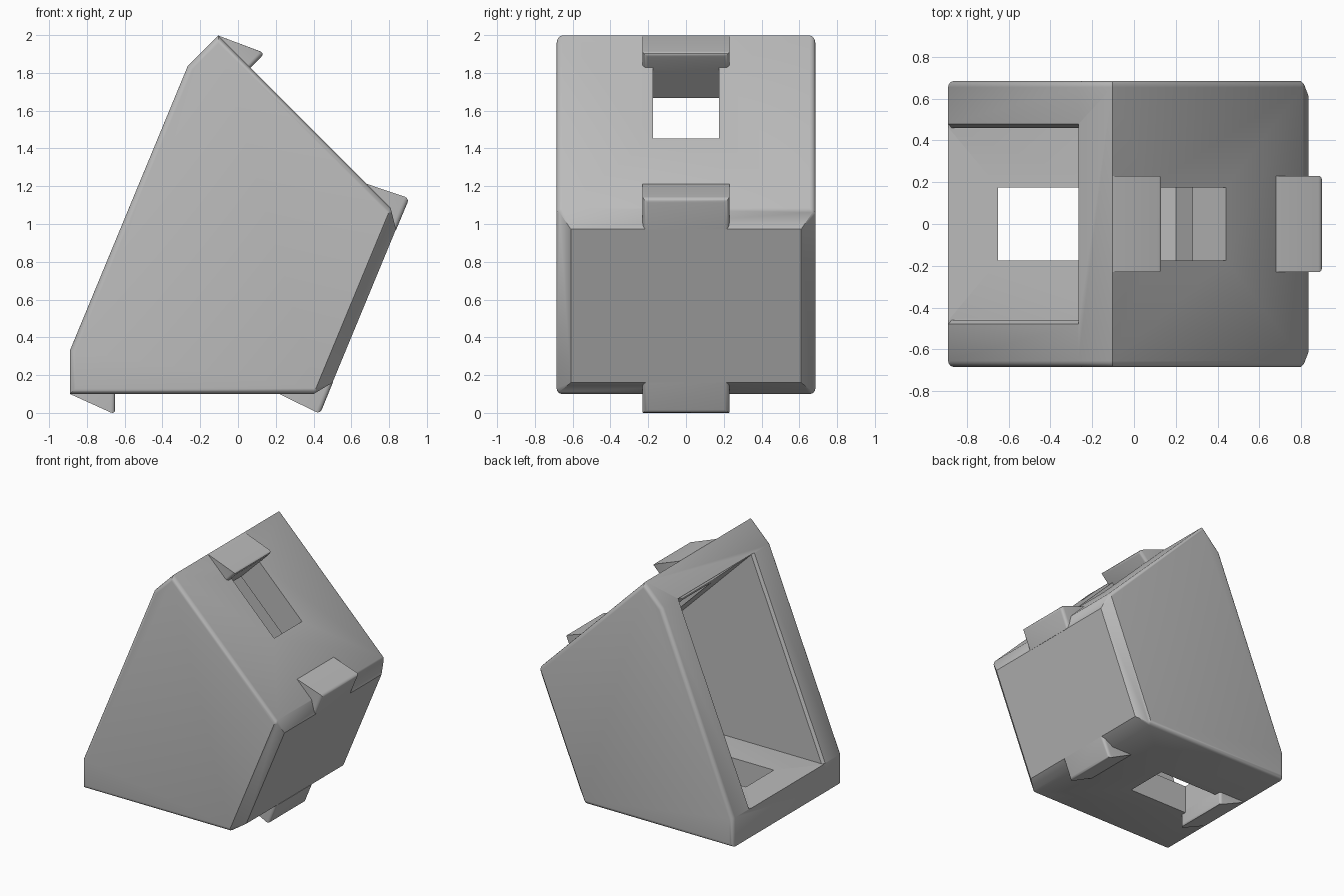
import bpy, bmesh, math
from mathutils import Vector, Matrix

cube = bpy.data.objects.get("Cube")
if cube:
    bpy.data.objects.remove(cube)

grey = bpy.data.materials.new("warm_grey")
grey.use_nodes = True
colour = (0.5, 0.5, 0.5, 1)
grey.diffuse_color = colour
grey.node_tree.nodes["Principled BSDF"].inputs["Base Color"].default_value = colour

# The side profile is symmetric about an axis tilted by 22.5 degrees
TILT = math.radians(22.5)
AXIS_POINT = Vector((-0.5, 1.05))
ACROSS = Vector((math.sin(TILT), math.cos(TILT)))
HALF = 0.685


def reflect(p):
    p = Vector(p)
    return tuple(p - 2 * (p - AXIS_POINT).dot(ACROSS) * ACROSS)


def symmetric(points):
    return points + [reflect(p) for p in reversed(points)]


def prism(points, half):
    """Extrude an x-z profile between y = -half and y = half."""
    bm = bmesh.new()
    rings = [[bm.verts.new((x, y, z)) for x, z in points] for y in (-half, half)]
    bm.faces.new(rings[0])
    bm.faces.new(rings[1])
    for i in range(len(points)):
        j = (i + 1) % len(points)
        bm.faces.new((rings[0][i], rings[0][j], rings[1][j], rings[1][i]))
    bmesh.ops.recalc_face_normals(bm, faces=bm.faces)
    return bm, rings


def to_object(bm, name):
    bmesh.ops.recalc_face_normals(bm, faces=bm.faces)
    mesh = bpy.data.meshes.new(name)
    bm.to_mesh(mesh)
    bm.free()
    mesh.materials.append(grey)
    obj = bpy.data.objects.new(name, mesh)
    bpy.context.collection.objects.link(obj)
    return obj


def activate(obj):
    bpy.ops.object.select_all(action="DESELECT")
    obj.select_set(True)
    bpy.context.view_layer.objects.active = obj


def smooth(obj):
    activate(obj)
    bpy.ops.object.shade_smooth_by_angle(angle=math.radians(32))


# Body: five-sided prism, chamfered end cap, rounded long edges
lower = [(0.40, 0.10), (-0.89, 0.10), (-0.89, 0.33)]
bm, rings = prism(symmetric(lower), HALF)
last = len(rings[0]) - 1
cap_edge = [rings[0][0], rings[0][last], rings[1][last], rings[1][0]]
cap = next(f for f in bm.faces if set(f.verts) == set(cap_edge))
bmesh.ops.delete(bm, geom=[cap], context="FACES_ONLY")
inner = (0.50, 0.16)
ends = [inner, reflect(inner)]
tip = [bm.verts.new((x, y, z)) for (x, z), y in
       ((ends[0], -0.61), (ends[1], -0.61), (ends[1], 0.61), (ends[0], 0.61))]
bm.faces.new(tip)
for i in range(4):
    j = (i + 1) % 4
    bm.faces.new((cap_edge[i], cap_edge[j], tip[j], tip[i]))
long_edges = [e for e in bm.edges
              if abs(e.verts[0].co.y - e.verts[1].co.y) < 0.001
              and abs(abs(e.verts[0].co.y) - HALF) < 0.001
              and not all(v in cap_edge for v in e.verts)]
bmesh.ops.recalc_face_normals(bm, faces=bm.faces)
bmesh.ops.bevel(bm, geom=long_edges, offset=0.03, segments=4, profile=0.5,
                affect="EDGES")
body = to_object(bm, "body")

# Cutters: main cavity, one slot per wall, softened opening sides
cutters = []
cavity, _ = prism(symmetric([(0.20, 0.327), (-1.2, 0.327)]), 0.46)
cutters.append(to_object(cavity, "cavity_cutter"))
slot = [(-0.65, 0.0), (-0.12, 0.0), (-0.12, 0.45), (-0.65, 0.45)]
for name, points in (("lower_slot_cutter", slot),
                     ("upper_slot_cutter", [reflect(p) for p in slot])):
    bm, _ = prism(points, 0.175)
    cutters.append(to_object(bm, name))
for side in (-1, 1):
    bm = bmesh.new()
    bmesh.ops.create_cube(bm, size=1)
    bm.transform(Matrix.Translation((-0.58, side * 0.46, 1.085))
                 @ Matrix.Rotation(TILT, 4, "Y")
                 @ Matrix.Rotation(math.pi / 4, 4, "Z")
                 @ Matrix.Diagonal((0.03, 0.03, 1.63, 1)))
    cutters.append(to_object(bm, "opening_edge_cutter"))

for cutter in cutters:
    cutter.hide_render = True
    mod = body.modifiers.new("cut", "BOOLEAN")
    mod.operation = "DIFFERENCE"
    mod.solver = "EXACT"
    mod.object = cutter
    activate(body)
    bpy.ops.object.modifier_apply(modifier=mod.name)
for cutter in cutters:
    bpy.data.objects.remove(cutter)
smooth(body)

# Wedge hooks on both walls, with rounded tips (third point is the tip)
hooks = {
    "front_hook": [(-0.87, 0.14), (-0.89, 0.10), (-0.65, -0.008),
                   (-0.65, 0.12), (-0.67, 0.14)],
    "rear_hook": [(0.30, 0.18), (0.22, 0.10), (0.434, -0.006),
                  (0.502, 0.16), (0.45, 0.20)],
}
for name, points in hooks.items():
    for level, profile in (("lower", points),
                           ("upper", [reflect(p) for p in points])):
        bm, rings = prism(profile, 0.23)
        tips = [ring[2] for ring in rings]
        edges = {e for v in tips for e in v.link_edges
                 if not any(o in (rings[0][1], rings[1][1]) for o in e.verts)}
        bmesh.ops.bevel(bm, geom=list(edges), offset=0.025, segments=4,
                        profile=0.5, affect="EDGES")
        smooth(to_object(bm, level + "_" + name))
